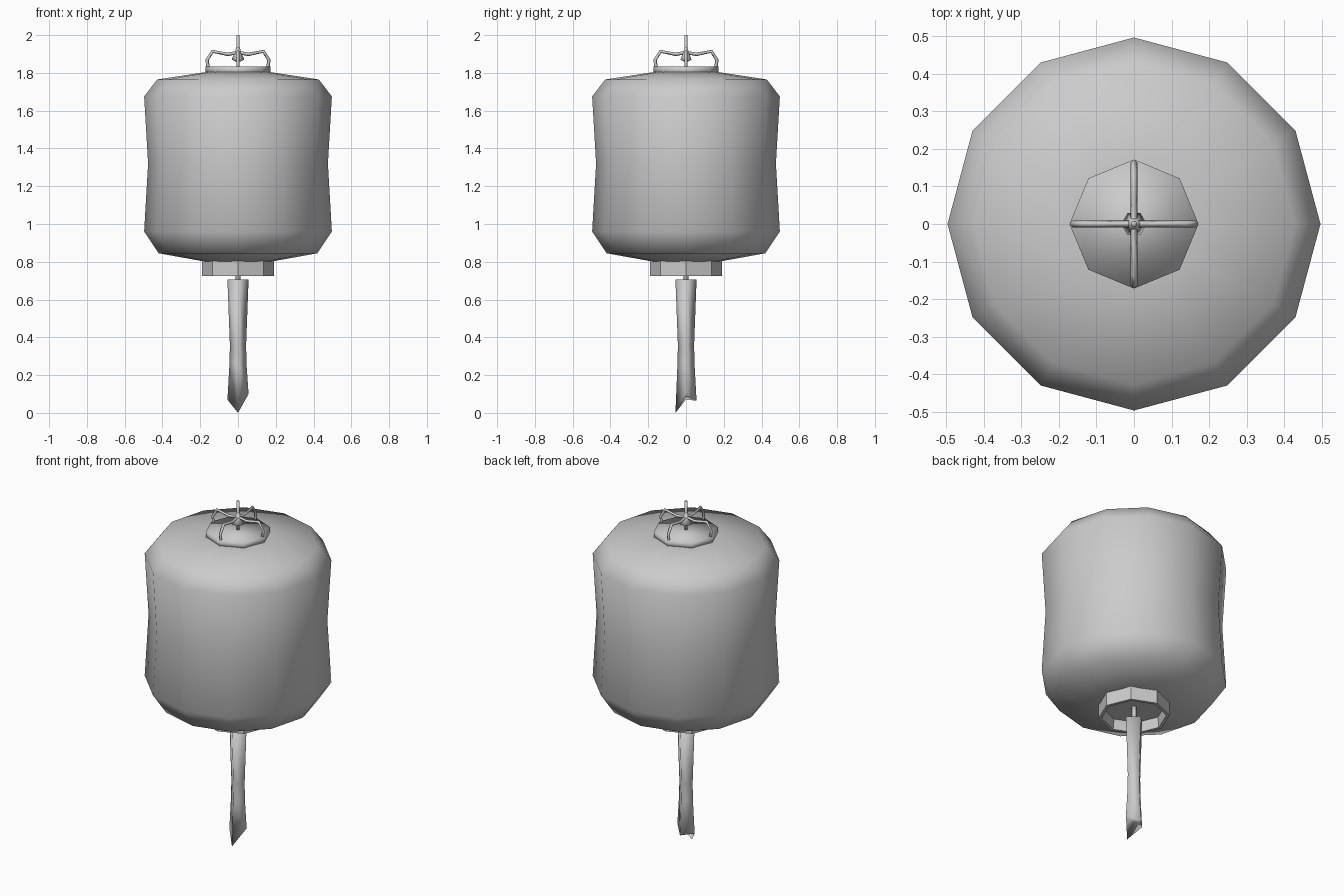
import bpy, bmesh
from math import sin, cos, pi
from mathutils import Vector

if "Cube" in bpy.data.objects:
    bpy.data.objects.remove(bpy.data.objects["Cube"])


def finish(name, bm, smooth=True):
    bmesh.ops.recalc_face_normals(bm, faces=bm.faces)
    me = bpy.data.meshes.new(name)
    bm.to_mesh(me)
    bm.free()
    for p in me.polygons:
        p.use_smooth = smooth
    ob = bpy.data.objects.new(name, me)
    bpy.context.collection.objects.link(ob)
    return ob


def bridge(bm, a, b):
    n = len(a)
    for i in range(n):
        bm.faces.new((a[i], a[(i + 1) % n], b[(i + 1) % n], b[i]))


def lathe(name, profile, sides, smooth=True, caps=(True, True)):
    """Spin (radius, z) points about the z axis."""
    bm = bmesh.new()
    rings = [[bm.verts.new((r * cos(2 * pi * i / sides), r * sin(2 * pi * i / sides), z))
              for i in range(sides)] for r, z in profile]
    for a, b in zip(rings, rings[1:]):
        bridge(bm, a, b)
    if caps[0]:
        bm.faces.new(rings[0])
    if caps[1]:
        bm.faces.new(rings[-1])
    return finish(name, bm, smooth)


# Paper body
lathe("lantern_body", [(0.17, 0.80), (0.42, 0.845), (0.497, 0.96), (0.476, 1.32),
                       (0.497, 1.675), (0.428, 1.765), (0.165, 1.805)], 12)

# Top collar and recessed bottom collar
lathe("top_collar", [(0.172, 1.795), (0.172, 1.835)], 8)
lathe("bottom_collar", [(0.19, 0.81), (0.19, 0.725), (0.172, 0.725), (0.165, 0.785)], 8,
      smooth=False)

# Hanging pin and its hub
lathe("hanging_pin", [(0.009, 1.83), (0.009, 2.0)], 6)
lathe("pin_hub", [(0.012, 1.86), (0.034, 1.87), (0.018, 1.905), (0.009, 1.935)], 6)

# Four bent wires from the hub to the collar
path = [(0.0, 1.908), (0.055, 1.898), (0.135, 1.914), (0.164, 1.868), (0.158, 1.83)]
for k in range(4):
    ang = k * pi / 2
    cu = bpy.data.curves.new("hanger_wire", 'CURVE')
    cu.dimensions = '3D'
    cu.bevel_depth = 0.009
    cu.bevel_resolution = 0
    cu.use_fill_caps = True
    sp = cu.splines.new('POLY')
    sp.points.add(len(path) - 1)
    for pt, (r, z) in zip(sp.points, path):
        pt.co = (r * cos(ang), r * sin(ang), z, 1)
    ob = bpy.data.objects.new(f"hanger_wire_{k + 1}", cu)
    bpy.context.collection.objects.link(ob)

# Tassel cord
lathe("tassel_cord", [(0.014, 0.69), (0.014, 0.79)], 6)

# Four-sided tassel with a ragged lower end
bm = bmesh.new()
dirs = [Vector((cos(i * pi / 2), sin(i * pi / 2), 0)) for i in range(4)]
levels = [(0.056, [0.705] * 4), (0.043, [0.36] * 4), (0.045, [0.26] * 4),
          (0.056, [0.10, 0.065, 0.07, 0.0])]
rings = [[bm.verts.new(d * r + Vector((0, 0, z))) for d, z in zip(dirs, zs)]
         for r, zs in levels]
for a, b in zip(rings, rings[1:]):
    bridge(bm, a, b)
bm.faces.new(rings[0])
bm.faces.new(rings[-1])
finish("tassel", bm)
